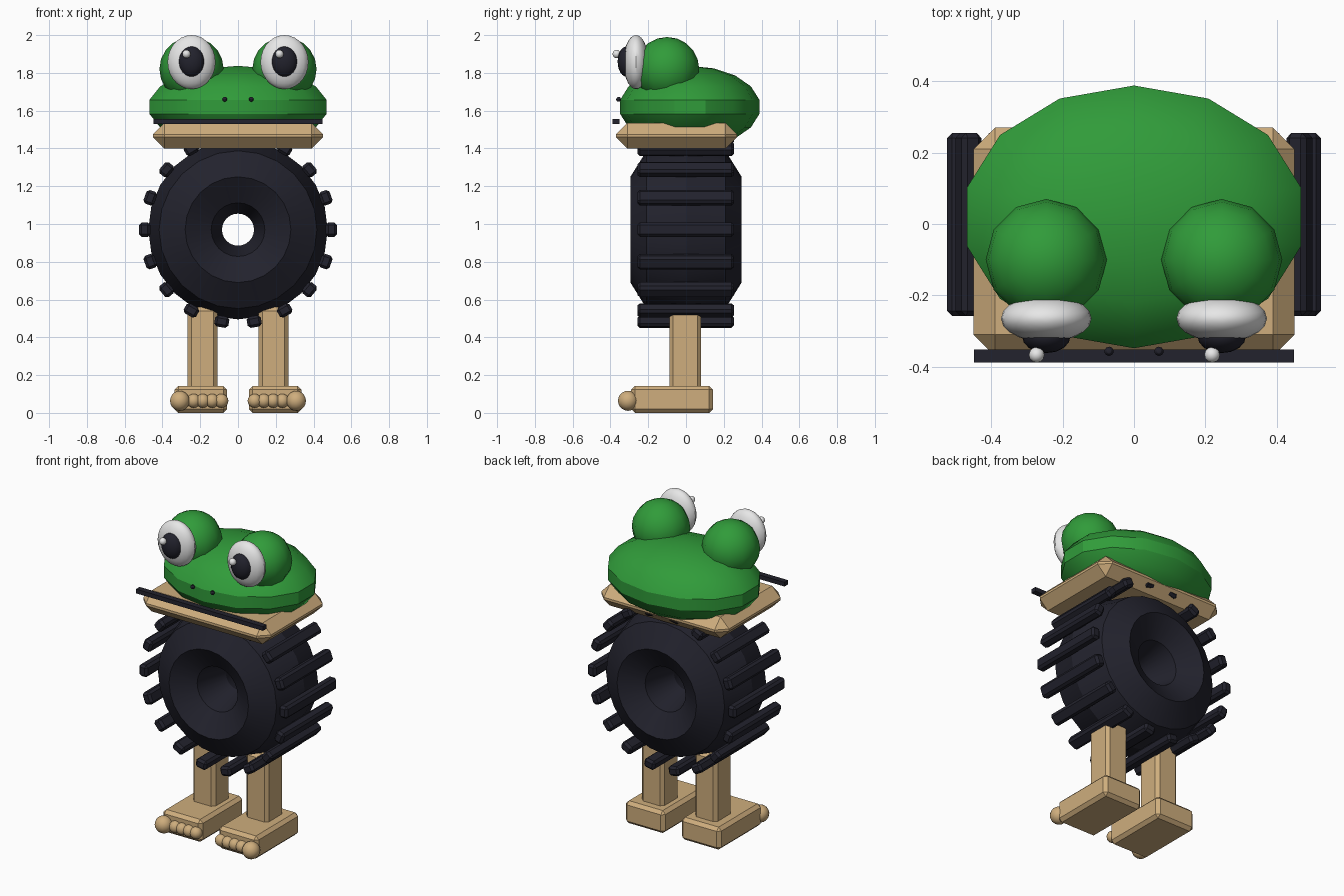
import bpy, math

if "Cube" in bpy.data.objects:
    bpy.data.objects.remove(bpy.data.objects["Cube"])

def material(name, rgb):
    m = bpy.data.materials.new(name)
    m.diffuse_color = (*rgb, 1)
    m.use_nodes = True
    m.node_tree.nodes["Principled BSDF"].inputs["Base Color"].default_value = m.diffuse_color
    return m

GREEN = material("frog green", (0.03, 0.33, 0.042))
TAN = material("tan", (0.62, 0.42, 0.205))
DARK = material("dark rubber", (0.016, 0.016, 0.026))
WHITE = material("eye white", (0.85, 0.85, 0.85))

def finish(name, mat):
    ob = bpy.context.object
    ob.name = name
    ob.data.materials.append(mat)
    bpy.ops.object.transform_apply(location=False, rotation=True, scale=True)
    bpy.ops.object.shade_smooth_by_angle(angle=math.radians(30))
    return ob

def ball(name, mat, loc, radii, segments=12, rings=8):
    bpy.ops.mesh.primitive_uv_sphere_add(segments=segments, ring_count=rings, radius=1, location=loc)
    bpy.context.object.scale = radii
    return finish(name, mat)

def box(name, mat, low, high, bevel=0.0, turn=0.0):
    centre = [(a + b) / 2 for a, b in zip(low, high)]
    bpy.ops.mesh.primitive_cube_add(size=1, location=centre)
    ob = bpy.context.object
    ob.scale = [b - a for a, b in zip(low, high)]
    bpy.ops.object.transform_apply(location=False, rotation=False, scale=True)
    if bevel:
        mod = ob.modifiers.new("bevel", 'BEVEL')
        mod.width, mod.segments = bevel, 1
        bpy.ops.object.modifier_apply(modifier=mod.name)
    ob.rotation_euler.y = turn
    return finish(name, mat)

# Tyre body: a wide ring with an eight-sided section
AXLE = 0.97
bpy.ops.mesh.primitive_torus_add(major_radius=0.28, minor_radius=0.195, major_segments=24,
                                 minor_segments=8, location=(0, 0, AXLE))
bpy.context.object.scale.z = 1.51
bpy.context.object.rotation_euler.x = math.pi / 2
finish("tyre", DARK)

# Tread blocks around the tyre
for i in range(18):
    a = math.radians(20 * i)
    x, z = 0.494 * math.cos(a), AXLE + 0.494 * math.sin(a)
    box(f"tread_{i + 1}", DARK, (x - 0.03, -0.258, z - 0.038), (x + 0.03, 0.255, z + 0.038), 0.014, -a)

# Jaw board, mouth strip and head
box("jaw", TAN, (-0.45, -0.37, 1.40), (0.45, 0.27, 1.535), 0.06)
box("mouth", DARK, (-0.448, -0.388, 1.53), (0.448, -0.352, 1.557))
ball("head", GREEN, (0, 0.02, 1.62), (0.488, 0.374, 0.217), 14, 9)

for side, s in (("left", -1), ("right", 1)):
    # Eyes
    x = 0.246 * s
    ball(side + "_eye_socket", GREEN, (x, -0.10, 1.82), (0.17, 0.17, 0.17), 12, 10)
    ball(side + "_eye", WHITE, (x, -0.265, 1.857), (0.127, 0.066, 0.143), 20, 14)
    ball(side + "_pupil", DARK, (x, -0.315, 1.86), (0.068, 0.047, 0.08), 16, 12)
    ball(side + "_eye_glint", WHITE, (x - 0.027, -0.367, 1.90), (0.022, 0.022, 0.022), 12, 8)
    ball(side + "_nostril", DARK, (0.07 * s, -0.357, 1.66), (0.013, 0.013, 0.013), 10, 6)

    # Leg and foot
    lx, fx = 0.188 * s, 0.197 * s
    box(side + "_leg", TAN, (lx - 0.079, -0.088, 0.12), (lx + 0.079, 0.08, 0.56), 0.02)
    box(side + "_foot", TAN, (fx - 0.139, -0.29, 0), (fx + 0.139, 0.143, 0.143), 0.02)

    # Toes, the largest on the outside
    for i in range(4):
        ball(f"{side}_toe_{i + 1}", TAN, ((0.088 + 0.049 * i) * s, -0.295, 0.064), (0.037,) * 3, 12, 8)
    ball(side + "_big_toe", TAN, (0.308 * s, -0.307, 0.064), (0.053,) * 3, 14, 10)
